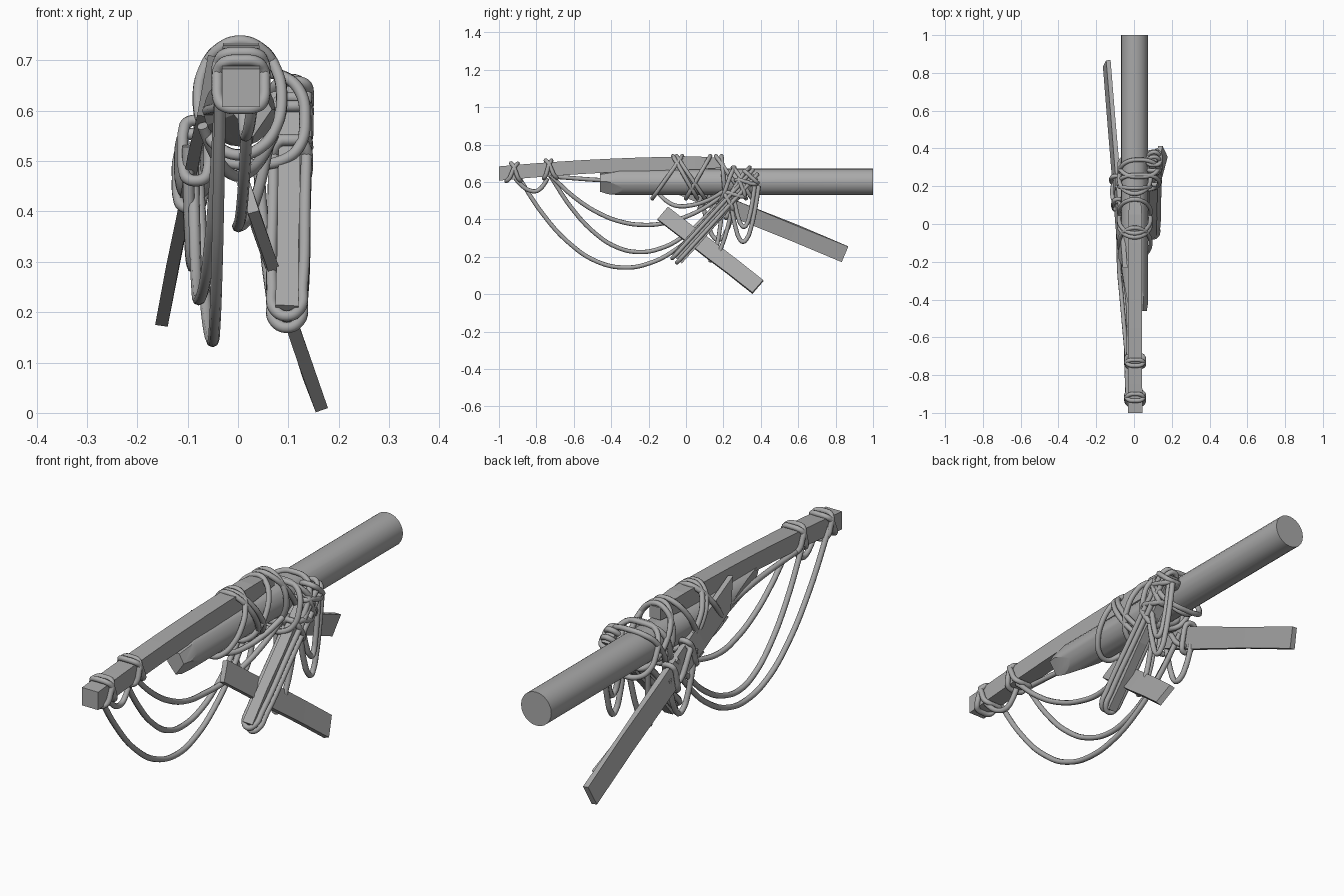
import bpy, bmesh, math, random
from mathutils import Vector, Matrix

random.seed(4)
cube = bpy.data.objects.get("Cube")
if cube:
    bpy.data.objects.remove(cube, do_unlink=True)

grey = bpy.data.materials.new("plain grey")
grey.use_nodes = True
COLOUR = (0.4, 0.4, 0.4, 1)
grey.diffuse_color = COLOUR
grey.node_tree.nodes["Principled BSDF"].inputs["Base Color"].default_value = COLOUR

X, Z = Vector((1, 0, 0)), Vector((0, 0, 1))
CORNERS = ((-1, -1), (1, -1), (1, 1), (-1, 1))


def add_object(name, mesh, smooth=None):
    mesh.materials.clear()
    mesh.materials.append(grey)
    obj = bpy.data.objects.new(name, mesh)
    bpy.context.collection.objects.link(obj)
    if smooth:
        bpy.ops.object.select_all(action='DESELECT')
        obj.select_set(True)
        bpy.context.view_layer.objects.active = obj
        bpy.ops.object.shade_smooth_by_angle(angle=math.radians(smooth))


def finish(name, bm, smooth=None):
    bmesh.ops.recalc_face_normals(bm, faces=bm.faces)
    mesh = bpy.data.meshes.new(name)
    bm.to_mesh(mesh)
    bm.free()
    add_object(name, mesh, smooth)


def loft(name, sections):
    """Join a row of matching vertex rings and close both ends."""
    bm = bmesh.new()
    rings = [[bm.verts.new(p) for p in section] for section in sections]
    for a, b in zip(rings, rings[1:]):
        for i in range(len(a)):
            bm.faces.new((a[i - 1], a[i], b[i], b[i - 1]))
    bm.faces.new(rings[0])
    bm.faces.new(rings[-1])
    finish(name, bm)


def plank(name, start, end, width, thick, normal, slant=0.0):
    """Rough board; slant cuts its first end at an angle."""
    start, end = Vector(start), Vector(end)
    d = (end - start).normalized()
    n = Vector(normal)
    n = (n - d * n.dot(d)).normalized()
    w = d.cross(n)
    sections = []
    for k in range(5):
        ring = []
        for sn, sw in CORNERS:
            p = start.lerp(end, k / 4) + n * sn * thick / 2 + w * sw * width / 2
            p += n * random.uniform(-.002, .002) + w * random.uniform(-.003, .003)
            if k == 0 and sw * w.z < 0:
                p += d * slant
            ring.append(p)
        sections.append(ring)
    loft(name, sections)


def rope(name, points, closed=False):
    curve = bpy.data.curves.new(name, 'CURVE')
    curve.dimensions = '3D'
    curve.bevel_depth = 0.0115
    curve.bevel_resolution = 2
    curve.resolution_u = 6
    curve.use_fill_caps = True
    spline = curve.splines.new('BEZIER')
    spline.bezier_points.add(len(points) - 1)
    for bp, p in zip(spline.bezier_points, points):
        bp.co = p
        bp.handle_left_type = bp.handle_right_type = 'AUTO'
    spline.use_cyclic_u = closed
    temp = bpy.data.objects.new(name + "_path", curve)
    bpy.context.collection.objects.link(temp)
    deps = bpy.context.evaluated_depsgraph_get()
    mesh = bpy.data.meshes.new_from_object(temp.evaluated_get(deps))
    bpy.data.objects.remove(temp, do_unlink=True)
    add_object(name, mesh, 60)


def squared(q, power):
    return math.copysign(abs(q) ** power, q) if abs(q) > 1e-6 else 0


def lashing(name, centre, u, v, a, b, skew=(0, 0, 0), power=1.0):
    """Closed rope ring; power below 1 squares it off, skew tilts it."""
    pts = []
    for i in range(12):
        t = math.tau * i / 12
        pts.append(Vector(centre) + u * a * squared(math.cos(t), power)
                   + v * b * squared(math.sin(t), power) + Vector(skew) * math.sin(t))
    rope(name, pts, True)


def swag(name, start, lowest, end):
    """Hanging rope: a parabola on each side of its lowest point."""
    base = Vector(lowest)
    pts = []
    for k in range(-4, 5):
        s = abs(k) / 4
        reach = Vector(start if k < 0 else end) - base
        pts.append(base + Vector((reach.x * s, reach.y * s, reach.z * s * s)))
    rope(name, pts)


# Round pole with a hewn front end
bm = bmesh.new()
turn = Matrix.Translation((.003, .27, .6)) @ Matrix.Rotation(math.pi / 2, 4, 'X')
bmesh.ops.create_cone(bm, cap_ends=True, segments=24, radius1=.071, radius2=.071,
                      depth=1.46, matrix=turn)
cuts = [((-.01, -.46, .6), (-.95, -.22, -.2)),
        ((.045, -.46, .57), (.8, -.15, -.55)),
        ((0, -.46, .65), (.2, -.15, .9)),
        ((-.035, -.3, .57), (-.7, -.2, -.6)),
        ((.055, -.44, .63), (.8, -.12, .45))]
for point, normal in cuts:
    geom = bm.verts[:] + bm.edges[:] + bm.faces[:]
    cut = bmesh.ops.bisect_plane(bm, geom=geom, plane_co=point, plane_no=normal, clear_outer=True)
    edges = [e for e in cut['geom_cut'] if isinstance(e, bmesh.types.BMEdge)]
    bmesh.ops.holes_fill(bm, edges=edges)
finish("round_pole", bm, 18)

# Bowed square beam on top of the pole, flattening out towards the back
sections = []
for k in range(9):
    t = k / 8
    half = .026 if k == 8 else .038 - .003 * t
    sections.append([(.006 + i * half, -1 + 1.2 * t, .702 - .057 * (1 - t) ** 2 + j * half)
                     for i, j in CORNERS])
loft("bowed_beam", sections)

# Three loose boards
rear_start, rear_end = Vector((-.055, -.25, .665)), Vector((-.145, .85, .215))
plank("rear_board", rear_start, rear_end, .09, .025, (.97, 0, -.2), .09)
plank("lower_board", (.02, -.125, .43), (.153, .385, .04), .09, .025, (.94, 0, .33))
low, high = Vector((.097, -.05, .19)), Vector((.106, .36, .64))
plank("side_board", low, high, .07, .042, X)
along = (high - low).normalized()
across = along.cross(X)

# Rope rings at the beam tip
for i, (y, tilt) in enumerate(((-.93, .03), (-.91, -.025), (-.74, .02), (-.72, -.03))):
    z = .702 - .04 * (.2 - y) ** 2
    lashing(f"tip_lashing_{i}", (.006, y, z), X, Z, .047, .047, (0, tilt, 0), .55)

# Crossed rings holding beam and pole together
for i, (top, bottom) in enumerate(((-.05, .1), (-.02, -.18), (-.07, .06),
                                   (.13, 0), (.19, .21), (.16, .32))):
    lashing(f"beam_lashing_{i}", (.004, (top + bottom) / 2, .625), X, Z, .083, .113,
            (0, (top - bottom) / 2, 0))

# Rings around the rear board, the pole and the side board
for i, (t, tilt) in enumerate(((.32, .03), (.38, -.05), (.44, .02))):
    lashing(f"rear_board_lashing_{i}", rear_start.lerp(rear_end, t), X, Z, .026, .06,
            (0, tilt, 0), .6)
for i, (y, tilt) in enumerate(((.27, .07), (.31, -.06), (.22, .04))):
    lashing(f"cross_lashing_{i}", (.028, y, .585), X, Z, .105, .092, (0, tilt, 0), .75)
for i, (t, tilt) in enumerate(((.97, 0), (.91, .03), (.85, -.03), (.76, .03), (.68, -.02))):
    lashing(f"side_board_lashing_{i}", low.lerp(high, t), X, across, .034, .047,
            along * tilt, .6)
for i, shift in enumerate((-.018, .016)):
    lashing(f"lengthwise_lashing_{i}", (low + high) / 2 + across * shift, along, X,
            .318, .032, (0, 0, 0), .4)

# Ropes slung between the beam tip and the boards
swag("long_swag", (-.035, -.91, .65), (-.05, -.33, .142), (-.08, .2, .5))
swag("middle_swag", (-.035, -.73, .64), (-.078, -.25, .225), (-.09, .2, .53))
swag("short_swag", (.02, -.72, .63), (0, -.22, .37), (.06, .2, .53))
swag("tip_swag", (.03, -.92, .63), (.015, -.81, .55), (.01, -.74, .62))
rope("tight_line", [(-.03, -.73, .63), (-.03, -.46, .61), (-.06, -.2, .6)])

# Slack loops around the pole and boards
swag("belly_swag", (-.07, -.17, .57), (0, -.03, .47), (.07, .2, .55))
swag("side_loop", (.12, .23, .55), (.128, .305, .28), (.12, .39, .58))
swag("small_side_loop", (.12, .25, .55), (.13, .31, .36), (.12, .37, .6))
swag("rear_loop", (-.1, .08, .53), (-.09, .17, .29), (-.1, .26, .47))
swag("lower_board_tie", (.04, .2, .5), (.085, .13, .18), (.1, .26, .53))
